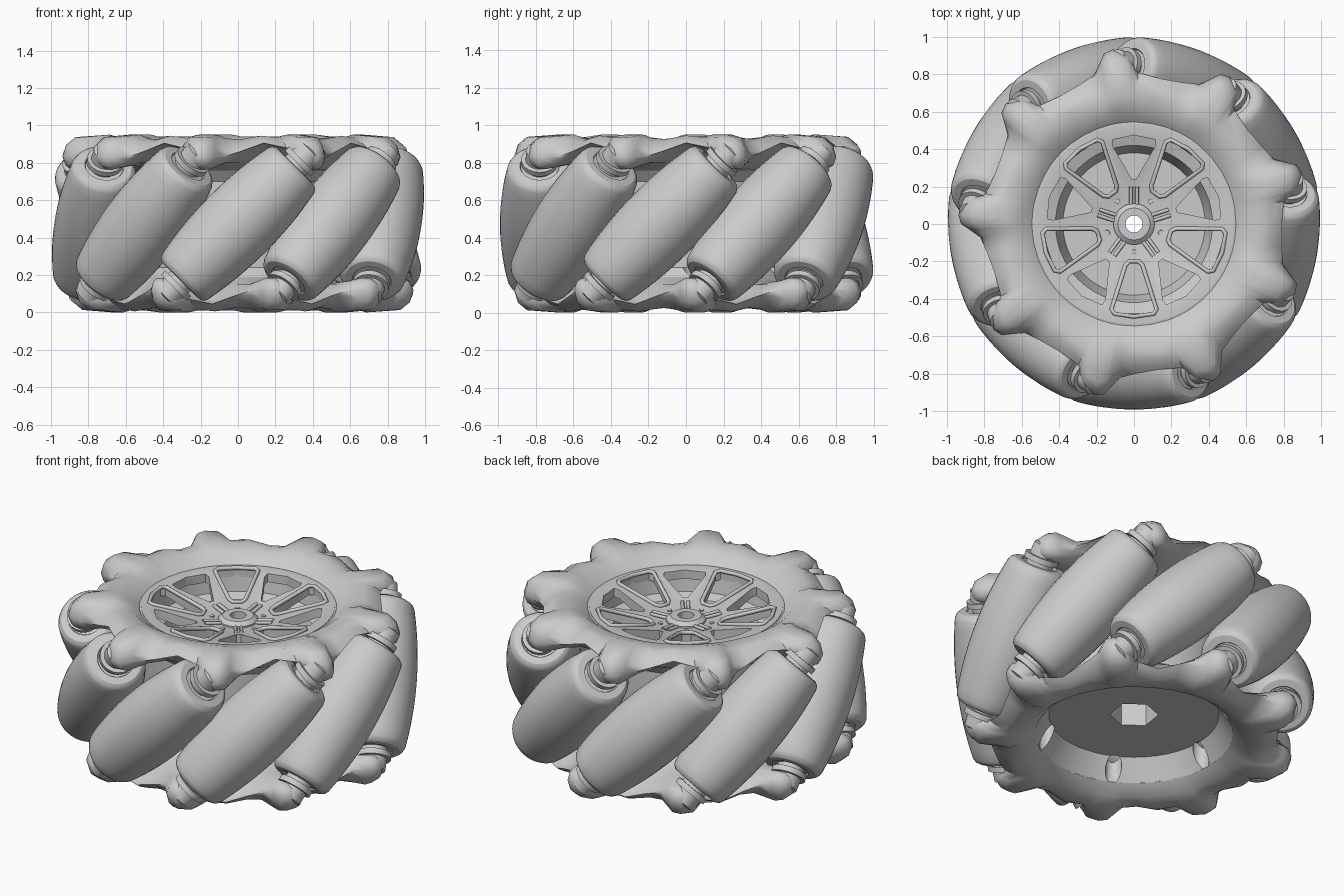
import bpy, bmesh, math
from mathutils import Matrix

if "Cube" in bpy.data.objects:
    bpy.data.objects.remove(bpy.data.objects["Cube"])

MID = 0.475          # half the wheel height
COUNT = 9            # rollers
AXIS_R = 0.78        # distance of roller axes from the wheel axis
TIP = 97             # angle of one upper rim tip
rad = math.radians

grey = bpy.data.materials.new("light_grey")
grey.use_nodes = True
grey.diffuse_color = (0.6, 0.6, 0.6, 1)
grey.node_tree.nodes["Principled BSDF"].inputs["Base Color"].default_value = (0.6, 0.6, 0.6, 1)


def smooth(ob, angle=30):
    bpy.ops.object.select_all(action='DESELECT')
    ob.select_set(True)
    bpy.context.view_layer.objects.active = ob
    bpy.ops.object.shade_smooth_by_angle(angle=rad(angle))


def finish(bm, name, angle=30):
    bmesh.ops.recalc_face_normals(bm, faces=bm.faces)
    mesh = bpy.data.meshes.new(name)
    bm.to_mesh(mesh)
    bm.free()
    mesh.materials.append(grey)
    ob = bpy.data.objects.new(name, mesh)
    bpy.context.collection.objects.link(ob)
    smooth(ob, angle)
    return ob


def loft(rings, closed_section):
    """Skin a closed series of sections, each a list of points."""
    bm = bmesh.new()
    vs = [[bm.verts.new(p) for p in ring] for ring in rings]
    n = len(rings[0])
    for i, a in enumerate(vs):
        b = vs[(i + 1) % len(vs)]
        for j in range(n if closed_section else n - 1):
            k = (j + 1) % n
            bm.faces.new((a[j], a[k], b[k], b[j]))
    return bm


def polar(r, deg, z):
    return (r * math.cos(rad(deg)), r * math.sin(rad(deg)), z)


def lathe(profile, name, steps=72, closed=True):
    rings = [[polar(r, 360 * i / steps, z) for r, z in profile] for i in range(steps)]
    return finish(loft(rings, closed), name)


def prism(bm, points, z0, z1):
    low = [bm.verts.new((x, y, z0)) for x, y in points]
    high = [bm.verts.new((x, y, z1)) for x, y in points]
    bm.faces.new(low)
    bm.faces.new(high)
    for i in range(len(points)):
        j = (i + 1) % len(points)
        bm.faces.new((low[i], low[j], high[j], high[i]))


def cut(ob, bm):
    cutter = finish(bm, "cutter")
    cutter.hide_render = True
    bpy.context.view_layer.objects.active = ob
    mod = ob.modifiers.new("cut", 'BOOLEAN')
    mod.operation, mod.object, mod.solver = 'DIFFERENCE', cutter, 'EXACT'
    # Keep the boolean ahead of any shading modifier
    while ob.modifiers[0] != mod:
        bpy.ops.object.modifier_move_up(modifier=mod.name)
    bpy.ops.object.modifier_apply(modifier=mod.name)
    bpy.data.objects.remove(cutter)
    smooth(ob)


def turned(points, deg):
    """Points given as (distance out, sideways), turned to an angle."""
    c, s = math.cos(rad(deg)), math.sin(rad(deg))
    return [(u * c - v * s, u * s + v * c) for u, v in points]


# Wheel body: hub, dish, barrel and lower bowl
body = lathe([(.045, .82), (.085, .82), (.11, .80), (.11, .60), (.38, .60), (.42, .72),
              (.48, .74), (.50, .87), (.545, .872), (.57, .86), (.57, .76),
              (.52, .70), (.52, .24), (.57, .18), (.57, .09), (.545, .078),
              (.47, .20), (.045, .20)], "wheel_body")
holes = bmesh.new()
prism(holes, [polar(.134, 21 + 60 * i, 0)[:2] for i in range(6)], .1, .34)
for k in range(6):
    cx, cy, _ = polar(.505, 3 + 60 * k, 0)
    circle = [polar(.045, 22.5 * i, 0) for i in range(16)]
    prism(holes, [(x + cx, y + cy) for x, y, _ in circle], -.05, .24)
cut(body, holes)


# Dished spoke disc with five framed windows and five wedge windows
def dish(r):
    return .79 + .085 * min(1, max(0, (r - .15) / .33))


spokes = lathe([(.08, .79), (.15, .79), (.48, .875), (.535, .875), (.535, .83),
                (.47, .82), (.15, .72), (.08, .72)], "spoke_disc")
frame = [(.20, -.025), (.22, -.045), (.455, -.12), (.48, -.105), (.495, 0),
         (.48, .105), (.455, .12), (.22, .045), (.20, .025)]
wedge = [(.24, -.012), (.42, -.115), (.45, -.115), (.475, 0), (.45, .115), (.42, .115), (.24, .012)]
windows = bmesh.new()
for k in range(5):
    prism(windows, turned(frame, 54 + 72 * k), .6, 1)
    prism(windows, turned(wedge, 90 + 72 * k), .6, 1)
cut(spokes, windows)


def tube(points, radius, name, cyclic):
    curve = bpy.data.curves.new(name, 'CURVE')
    curve.dimensions = '3D'
    curve.bevel_depth = radius
    curve.bevel_resolution = 2
    line = curve.splines.new('POLY')
    line.points.add(len(points) - 1)
    for p, co in zip(line.points, points):
        p.co = (*co, 1)
    line.use_cyclic_u = cyclic
    curve.materials.append(grey)
    ob = bpy.data.objects.new(name, curve)
    bpy.context.collection.objects.link(ob)


for k in range(5):
    # Raised window frames
    path = [(x, y, dish(math.hypot(x, y)) + .003) for x, y in turned(frame, 54 + 72 * k)]
    tube(path, .012, "window_frame", True)
    # Twin ribs on each spoke root
    for side in (-1, 1):
        ends = turned([(.10, side * .016), (.20, side * .016)], 90 + 72 * k)
        tube([(x, y, dish(math.hypot(x, y)) + .004) for x, y in ends], .01, "spoke_rib", False)
    # Bolts around the hub
    bm = bmesh.new()
    bmesh.ops.create_cone(bm, cap_ends=True, segments=16, radius1=.015, radius2=.013, depth=.02,
                          matrix=Matrix.Translation(polar(.15, 54 + 72 * k, .787)))
    finish(bm, "hub_bolt")


# Toothed rims: (angle from tip, outer radius, crown, edge and underside heights)
outline = [(-8.5, .81, .94, .90, .86), (-6, .88, .947, .90, .82), (-4.5, .92, .95, .90, .785),
           (0, .94, .95, .90, .765), (3, .925, .95, .895, .765), (5, .88, .945, .88, .78),
           (8, .825, .93, .865, .80), (14, .80, .925, .88, .84), (23, .79, .94, .925, .885)]
sections = []
for k in range(COUNT):
    for offset, r, crown, edge, under in outline:
        a = TIP + 360 / COUNT * k + offset
        mid = (edge + under) / 2
        pts = [(.545, .872), (.61, .925), (.69, crown), (r - .07, (edge + crown) / 2 + .012),
               (r - .02, edge - .004), (r, mid), (r - .018, under + .02), (r - .06, under),
               (.66, .80), (.56, .76)]
        sections.append([polar(q, a, z) for q, z in pts])
upper = finish(loft(sections, True), "upper_rim", 48)

flip = Matrix.Translation((0, 0, MID)) @ Matrix.Rotation(math.pi, 4, 'Y') @ Matrix.Translation((0, 0, -MID))
lower = upper.copy()
lower.data = upper.data.copy()
lower.data.transform(flip)
lower.name = "lower_rim"
bpy.context.collection.objects.link(lower)

# Barrel rollers with collars and spindles, set at 45 degrees
half = [(.212 - .24 * t * t, t) for t in (.40 * i / 8 for i in range(9))]
half += [(.163, .42), (.145, .432), (.105, .434), (.10, .425), (.075, .425), (.075, .452),
         (.098, .452), (.098, .484), (.075, .484), (.07, .55), (.045, .56), (.001, .562)]
profile = [(r, -t) for r, t in reversed(half[1:])] + half
first = lathe(profile, "roller", 40, False)
for k in range(COUNT):
    ob = first if k == 0 else first.copy()
    if k:
        bpy.context.collection.objects.link(ob)
    ob.matrix_world = (Matrix.Rotation(rad(360 / COUNT * k), 4, 'Z')
                       @ Matrix.Translation((0, -AXIS_R, MID))
                       @ Matrix.Rotation(rad(45), 4, 'Y'))
